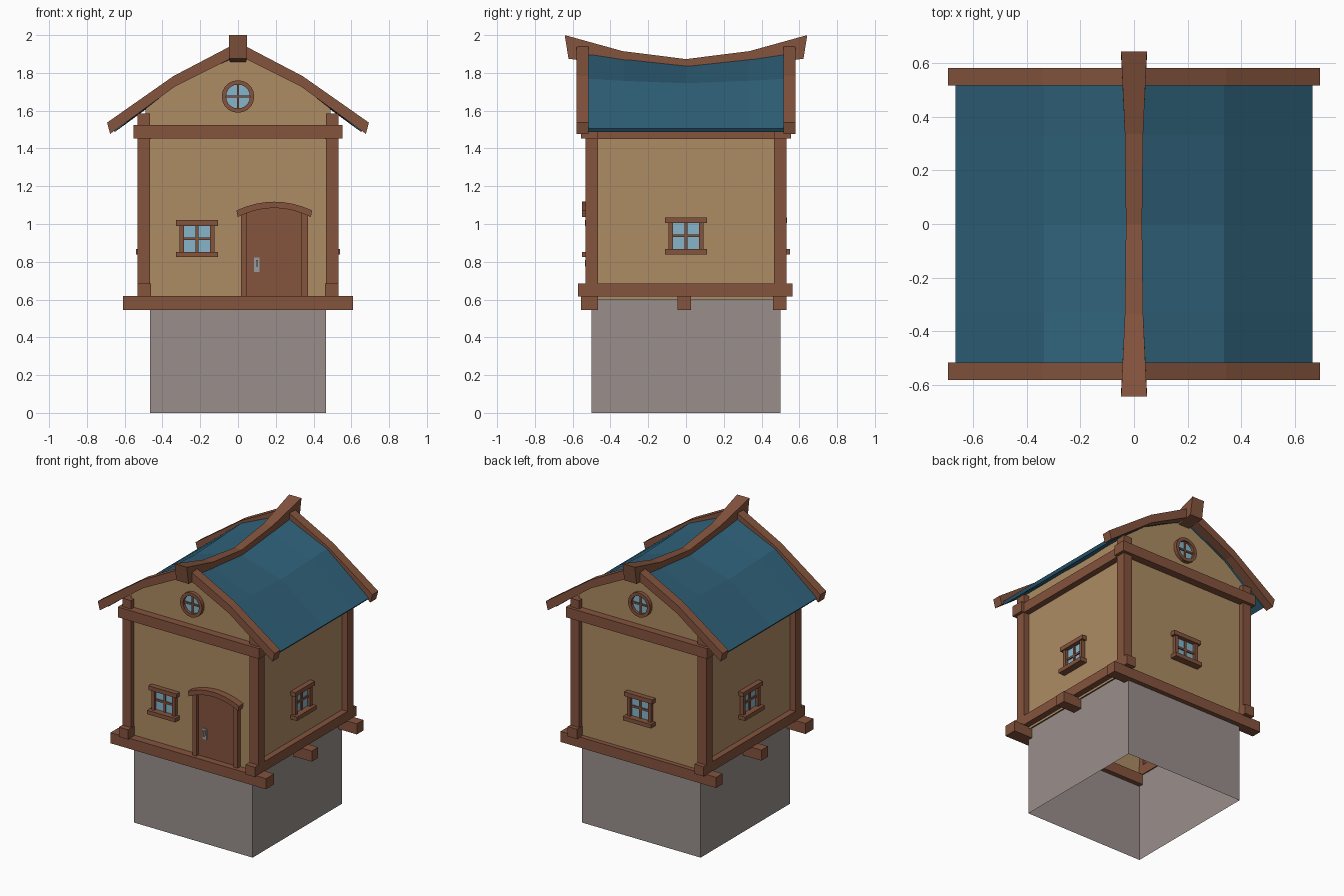
import bpy, math
from mathutils import Matrix

if "Cube" in bpy.data.objects:
    bpy.data.objects.remove(bpy.data.objects["Cube"])


def mat(name, rgb):
    m = bpy.data.materials.new(name)
    m.diffuse_color = (*rgb, 1)
    m.use_nodes = True
    m.node_tree.nodes["Principled BSDF"].inputs["Base Color"].default_value = m.diffuse_color
    return m


WOOD = mat("brown wood", (0.23, 0.088, 0.047))
PLASTER = mat("tan plaster", (0.42, 0.265, 0.127))
ROOF = mat("blue roof", (0.028, 0.118, 0.19))
STONE = mat("grey stone", (0.32, 0.275, 0.26))
GLASS = mat("light blue glass", (0.24, 0.46, 0.60))
METAL = mat("grey metal", (0.32, 0.34, 0.35))


def mesh(name, verts, faces, m, turn=0):
    me = bpy.data.meshes.new(name)
    me.from_pydata(verts, [], faces)
    me.transform(Matrix.Rotation(math.radians(turn), 4, 'Z'))
    me.materials.append(m)
    ob = bpy.data.objects.new(name, me)
    bpy.context.collection.objects.link(ob)
    return ob


def prism(name, outline, y0, y1, m, turn=0):
    """Extrude a counter-clockwise x-z outline from y0 (front) to y1 (back)."""
    n = len(outline)
    verts = [(x, y, z) for y in (y0, y1) for x, z in outline]
    faces = [tuple(range(n)), tuple(range(2 * n - 1, n - 1, -1))]
    faces += [(i, i + n, (i + 1) % n + n, (i + 1) % n) for i in range(n)]
    return mesh(name, verts, faces, m, turn)


def box(name, x0, x1, y0, y1, z0, z1, m, turn=0):
    return prism(name, [(x0, z0), (x1, z0), (x1, z1), (x0, z1)], y0, y1, m, turn)


# Stone foundation: open at top and bottom
fx, fy = 0.465, 0.5
ring = [(-fx, -fy), (fx, -fy), (fx, fy), (-fx, fy)]
sides = [(i, (i + 1) % 4, (i + 1) % 4 + 4, i + 4) for i in range(4)]
mesh("foundation", [(x, y, z) for z in (0, 0.615) for x, y in ring], sides, STONE)

# Plaster walls: two gable walls and two side walls, no floor
wx, wy = 0.49, 0.5
gable = [(-wx, 0.6), (wx, 0.6), (wx, 1.61), (0.335, 1.73), (0, 1.895),
         (-0.335, 1.73), (-wx, 1.61)]
for name, turn in (("front_wall", 0), ("back_wall", 180)):
    mesh(name, [(x, -wy, z) for x, z in gable], [tuple(range(7))], PLASTER, turn)
for name, turn in (("right_wall", 90), ("left_wall", -90)):
    mesh(name, [(-wy, -wx, 0.6), (wy, -wx, 0.6), (wy, -wx, 1.61), (-wy, -wx, 1.61)],
         [(0, 1, 2, 3)], PLASTER, turn)

# Floor beams across, then sills along the sides
for name, y0, y1 in (("front", -0.557, -0.467), ("middle", -0.045, 0.027), ("back", 0.46, 0.533)):
    box(name + "_floor_beam", -0.61, 0.61, y0, y1, 0.545, 0.62, WOOD)
for name, s in (("left", -1), ("right", 1)):
    xs = sorted((s * 0.46, s * 0.533))
    box(name + "_sill_beam", *xs, -0.573, 0.563, 0.617, 0.686, WOOD)
    box(name + "_top_beam", *xs, -0.53, 0.53, 1.45, 1.52, WOOD)
    # Corner posts
    for end, t in (("front", -1), ("back", 1)):
        xp = sorted((s * 0.465, s * 0.533))
        yp = sorted((t * 0.465, t * 0.533))
        box(f"{end}_{name}_post", *xp, *yp, 0.62, 1.585, WOOD)
# Tie beams under the gables
for name, turn in (("front", 0), ("back", 180)):
    box(name + "_tie_beam", -0.554, 0.554, -0.555, -0.465, 1.452, 1.525, WOOD, turn)

# Sagging roof sheet
stations = [(-0.52, 1.915, 1.768), (-0.33, 1.882, 1.758), (0, 1.845, 1.745),
            (0.33, 1.882, 1.758), (0.52, 1.915, 1.768)]
verts = []
for y, top, mid in stations:
    verts += [(-0.665, y, 1.505), (-0.335, y, mid), (0, y, top), (0.335, y, mid), (0.665, y, 1.505)]
faces = [(r * 5 + c, r * 5 + c + 1, r * 5 + c + 6, r * 5 + c + 5) for r in range(4) for c in range(4)]
roof = mesh("roof", verts, faces, ROOF)
sol = roof.modifiers.new("thickness", 'SOLIDIFY')
sol.thickness = 0.022
sol.offset = -1

# Bent gable boards
board = [(0, 1.895), (0.335, 1.727), (0.677, 1.477), (0.693, 1.537), (0.342, 1.783), (0, 1.962)]
outline = board + [(-x, z) for x, z in board[4:0:-1]]
for name, turn in (("front", 0), ("back", 180)):
    prism(name + "_gable_board", outline, -0.58, -0.515, WOOD, turn)

# Ridge beam: swept up and flared at both ends (y top, y bottom, half width, top z, bottom z)
half = [(0.642, 0.622, 0.048, 2.0, 1.875), (0.335, 0.335, 0.034, 1.915, 1.835),
        (0, 0, 0.03, 1.873, 1.805)]
rows = [(-a, -b, w, t, u) for a, b, w, t, u in half] + half[1::-1]
verts = []
for yt, yb, w, t, b in rows:
    verts += [(-w, yb, b), (w, yb, b), (w, yt, t), (-w, yt, t)]
faces = [(0, 1, 2, 3), (19, 18, 17, 16)]
faces += [(r * 4 + i, r * 4 + i + 4, r * 4 + (i + 1) % 4 + 4, r * 4 + (i + 1) % 4)
          for r in range(4) for i in range(4)]
mesh("ridge_beam", verts, faces, WOOD)


# Square windows
def window(name, cx, cz, d, turn):
    def part(label, u0, u1, z0, z1, out, m=WOOD):
        box(f"{name}_window_{label}", cx + u0, cx + u1, -d - out, -d + 0.01, cz + z0, cz + z1, m, turn)
    part("glass", -0.075, 0.075, -0.075, 0.072, 0.006, GLASS)
    part("sill", -0.11, 0.11, -0.098, -0.07, 0.05)
    part("lintel", -0.11, 0.11, 0.068, 0.098, 0.036)
    part("left_jamb", -0.093, -0.07, -0.07, 0.068, 0.027)
    part("right_jamb", 0.07, 0.093, -0.07, 0.068, 0.027)
    part("upright_bar", -0.007, 0.007, -0.07, 0.068, 0.014)
    part("cross_bar", -0.07, 0.07, -0.007, 0.007, 0.014)


window("front", -0.217, 0.922, wy, 0)
window("back", 0, 0.937, wy, 180)
window("right", 0, 0.937, wx, 90)
window("left", 0, 0.937, wx, -90)


# Round gable windows
def circle(r, n=20):
    return [(r * math.cos(i * math.tau / n), 1.675 + r * math.sin(i * math.tau / n)) for i in range(n)]


for name, turn in (("front", 0), ("back", 180)):
    prism(name + "_round_glass", circle(0.068), -0.506, -0.498, GLASS, turn)
    box(name + "_round_upright_bar", -0.006, 0.006, -0.514, -0.5, 1.612, 1.738, WOOD, turn)
    box(name + "_round_cross_bar", -0.063, 0.063, -0.514, -0.5, 1.669, 1.681, WOOD, turn)
    n = 20
    verts = [(x, y, z) for r, y in ((0.086, -0.495), (0.086, -0.526), (0.063, -0.526), (0.063, -0.495))
             for x, z in circle(r)]
    faces = [(k * n + i, k * n + (i + 1) % n, (k + 1) % 4 * n + (i + 1) % n, (k + 1) % 4 * n + i)
             for k in range(4) for i in range(n)]
    ob = mesh(name + "_round_frame", verts, [f[::-1] for f in faces], WOOD, turn)


# Door with arched hood
def arch(u, z_end, rise):
    return z_end + rise * (1 - (u / 0.2) ** 2)


cx = 0.192
us = [0.2 * i / 4 for i in range(-4, 5)]
hood = [(cx + u * 0.97, arch(u, 1.037, 0.048)) for u in us]
hood += [(cx + u, arch(u, 1.072, 0.046)) for u in reversed(us)]
prism("door_hood", hood, -0.55, -0.49, WOOD)
panel = [(cx - 0.15, 0.62), (cx + 0.15, 0.62)]
panel += [(cx + u * 0.75, arch(u * 0.75, 1.042, 0.048)) for u in reversed(us)]
prism("door", panel, -0.51, -0.495, WOOD)
box("door_left_jamb", 0.015, 0.048, -0.533, -0.495, 0.62, 1.06, WOOD)
box("door_right_jamb", 0.337, 0.37, -0.533, -0.495, 0.62, 1.06, WOOD)
# Handle
box("handle_plate", 0.085, 0.115, -0.517, -0.508, 0.746, 0.822, METAL)
box("handle_grip", 0.094, 0.106, -0.535, -0.515, 0.775, 0.81, METAL)
